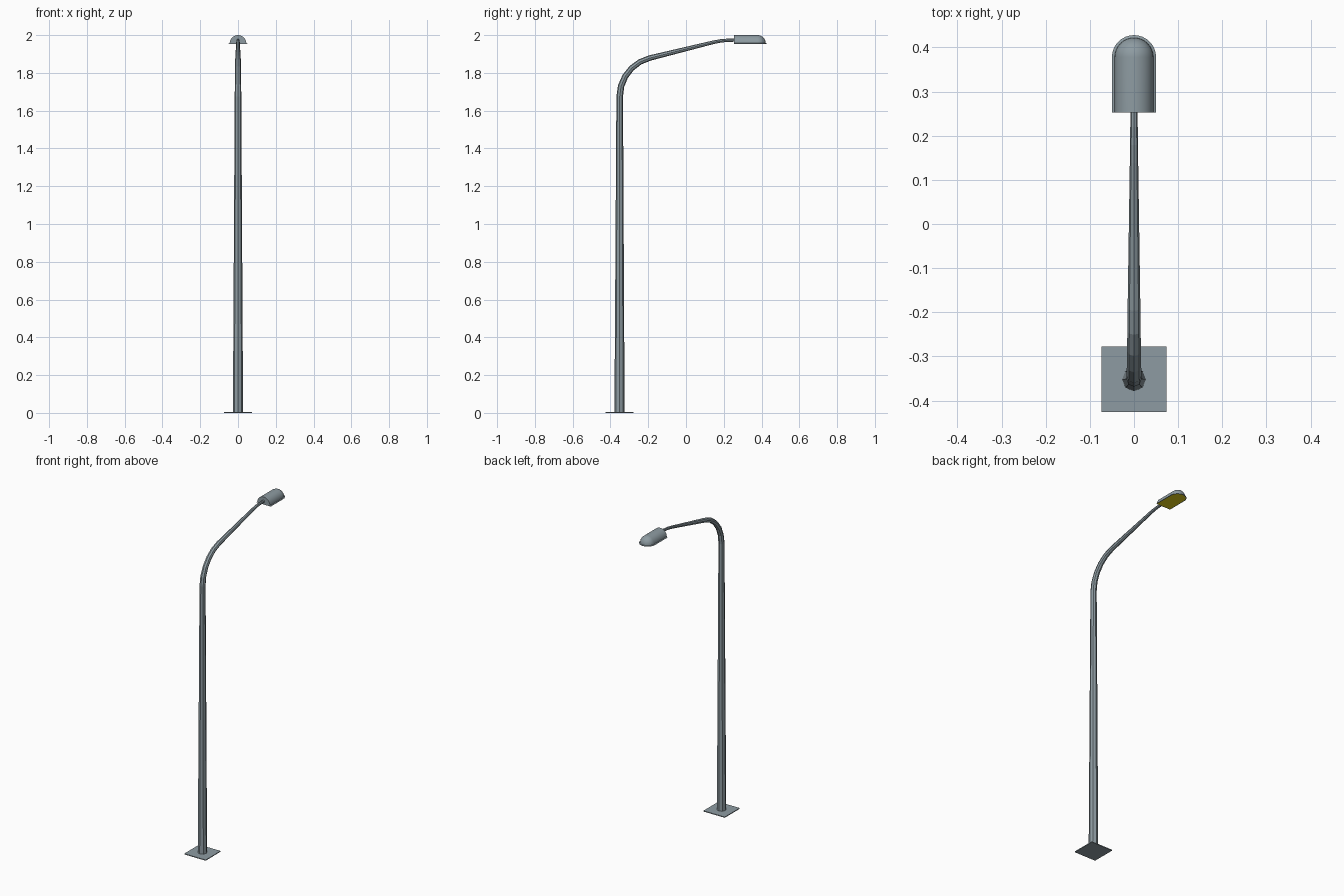
import bpy, bmesh, math
from mathutils import Vector

if "Cube" in bpy.data.objects:
    bpy.data.objects.remove(bpy.data.objects["Cube"])


def material(name, rgb):
    m = bpy.data.materials.new(name)
    m.diffuse_color = (*rgb, 1)
    m.use_nodes = True
    m.node_tree.nodes["Principled BSDF"].inputs["Base Color"].default_value = m.diffuse_color
    return m


GREY = material("grey metal", (0.27, 0.33, 0.36))
YELLOW = material("yellow lamp", (0.80, 0.66, 0.01))


def finish(bm, name, *mats):
    bmesh.ops.recalc_face_normals(bm, faces=bm.faces)
    me = bpy.data.meshes.new(name)
    bm.to_mesh(me)
    bm.free()
    ob = bpy.data.objects.new(name, me)
    bpy.context.collection.objects.link(ob)
    for m in mats:
        me.materials.append(m)
    return ob


def smooth(ob, degrees):
    bpy.ops.object.select_all(action='DESELECT')
    ob.select_set(True)
    bpy.context.view_layer.objects.active = ob
    bpy.ops.object.shade_smooth_by_angle(angle=math.radians(degrees))


# base plate
bm = bmesh.new()
bmesh.ops.create_cube(bm, size=1)
for v in bm.verts:
    v.co = (v.co.x * 0.148, v.co.y * 0.148 - 0.352, (v.co.z + 0.5) * 0.005)
finish(bm, "base_plate", GREY)

# pole and arm: tapered octagon swept along a bent path of (y, z, radius)
R, N = 0.21, 5
path = [(-0.352, 0.0, 0.027)]
for i in range(N + 1):
    a = math.radians(180 - 76 * i / N)
    path.append((-0.351 + R + R * math.cos(a), 1.675 + R * math.sin(a),
                 0.0175 - 0.003 * i / N))
path += [(0.14, 1.961, 0.0095), (0.18, 1.969, 0.009),
         (0.22, 1.973, 0.0085), (0.262, 1.973, 0.008)]
bm = bmesh.new()
rings = []
for i, (y, z, r) in enumerate(path):
    p = Vector((0, y, z))
    steps = []
    for j, k in ((i - 1, i), (i, i + 1)):
        if j >= 0 and k < len(path):
            a, b = path[j], path[k]
            steps.append(Vector((0, b[0] - a[0], b[1] - a[1])).normalized())
    t = sum(steps, Vector()).normalized()
    side = Vector((1, 0, 0))
    up = t.cross(side)
    rings.append([bm.verts.new(p + r * (side * math.cos(k * math.pi / 4)
                                        + up * math.sin(k * math.pi / 4)))
                  for k in range(8)])
for a, b in zip(rings, rings[1:]):
    for k in range(8):
        bm.faces.new((a[k], a[(k + 1) % 8], b[(k + 1) % 8], b[k]))
bm.faces.new(rings[0])
bm.faces.new(rings[-1])
finish(bm, "pole_and_arm", GREY)

# lamp head: half-round shell with quarter-sphere nose and narrow brim
BACK, NOSE, SEG = 0.253, 0.378, 16


def outline(r):
    arc = [(r * math.cos(math.pi * k / SEG), NOSE + r * math.sin(math.pi * k / SEG))
           for k in range(SEG + 1)]
    return [(r, BACK)] + arc + [(-r, BACK)]


profile = [(0.050, 1.953), (0.050, 1.9545), (0.044, 1.957)]
for k in range(1, 9):
    a = math.pi / 2 * k / 8
    profile.append((0.044 * math.cos(a), 1.957 + 0.043 * math.sin(a)))
bm = bmesh.new()
rows = [[bm.verts.new((x, y, z)) for x, y in outline(r)] for r, z in profile]
for a, b in zip(rows, rows[1:]):
    for k in range(len(a) - 1):
        bm.faces.new((a[k], a[k + 1], b[k + 1], b[k]))
    bm.faces.new((a[-1], a[0], b[0], b[-1]))  # flat back
under = bm.faces.new(rows[0])
bmesh.ops.remove_doubles(bm, verts=bm.verts, dist=1e-5)
bmesh.ops.recalc_face_normals(bm, faces=bm.faces)
# yellow light panel inset in the underside
under = min(bm.faces, key=lambda f: f.calc_center_median().z)
bmesh.ops.inset_region(bm, faces=[under], thickness=0.005)
under.material_index = 1
head = finish(bm, "lamp_head", GREY, YELLOW)
smooth(head, 30)
